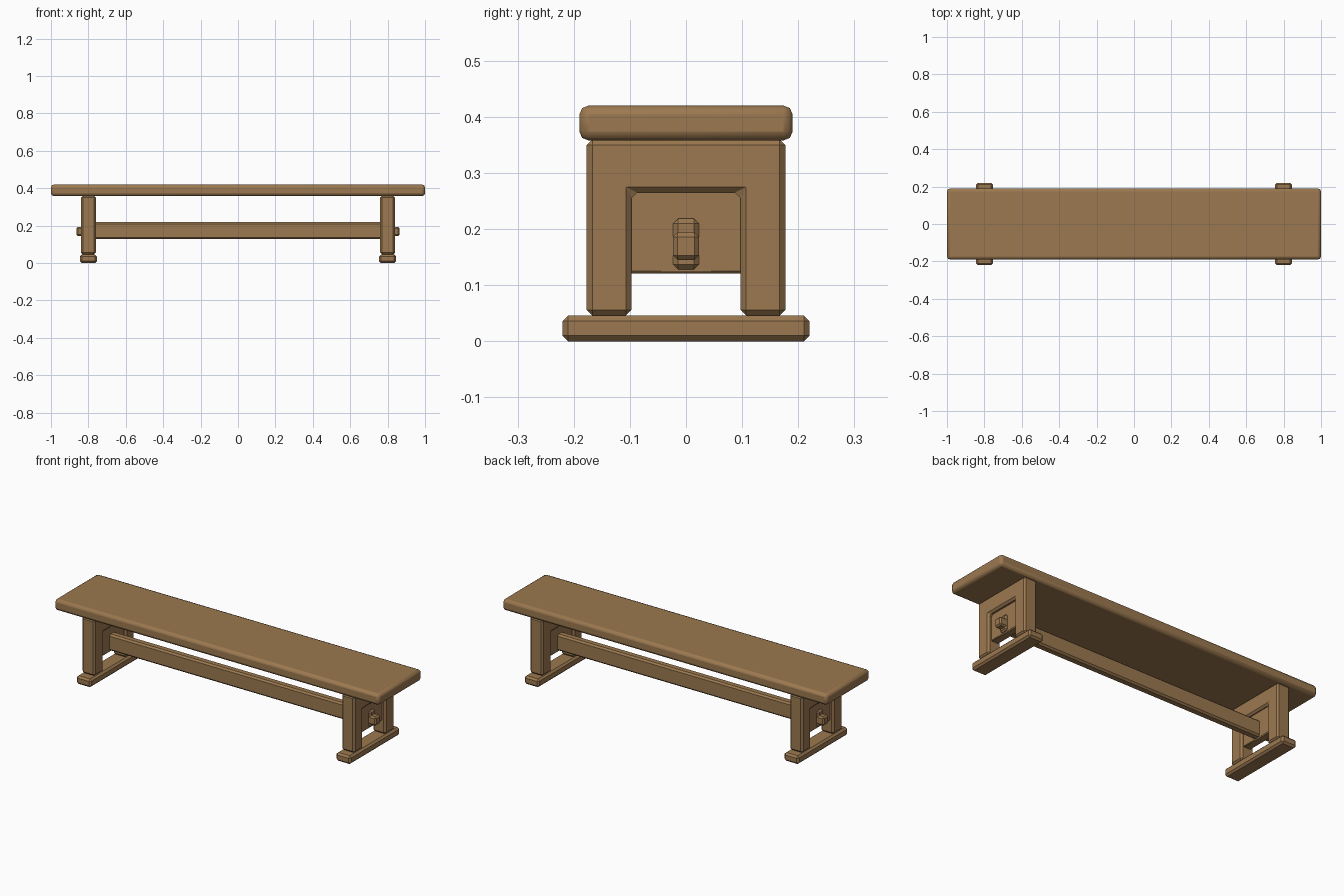
import bpy
import bmesh
from mathutils import Vector

default = bpy.data.objects.get("Cube")
if default:
    bpy.data.objects.remove(default, do_unlink=True)

# One wood colour for the whole bench
wood = bpy.data.materials.new("warm_brown_wood")
wood.use_nodes = True
colour = (0.33, 0.19, 0.08, 1)
wood.diffuse_color = colour
wood.node_tree.nodes["Principled BSDF"].inputs["Base Color"].default_value = colour


def finish(name, bm, bevel, segments=1, smooth=False):
    """Turn a bmesh into a named object with softened edges."""
    bmesh.ops.recalc_face_normals(bm, faces=bm.faces)
    mesh = bpy.data.meshes.new(name)
    bm.to_mesh(mesh)
    bm.free()
    mesh.materials.append(wood)
    obj = bpy.data.objects.new(name, mesh)
    bpy.context.collection.objects.link(obj)
    mod = obj.modifiers.new("edge_bevel", "BEVEL")
    mod.width = bevel
    mod.segments = segments
    mod.limit_method = "ANGLE"
    if smooth:
        bpy.ops.object.select_all(action="DESELECT")
        obj.select_set(True)
        bpy.context.view_layer.objects.active = obj
        bpy.ops.object.shade_smooth_by_angle(angle=0.9)
    return obj


def box(name, low, high, bevel, **options):
    """Bevelled box between two opposite corners."""
    low, high = Vector(low), Vector(high)
    bm = bmesh.new()
    bmesh.ops.create_cube(bm, size=1)
    bmesh.ops.scale(bm, vec=high - low, verts=bm.verts)
    bmesh.ops.translate(bm, vec=(low + high) / 2, verts=bm.verts)
    return finish(name, bm, bevel, **options)


def arch(name, x0, x1, bevel):
    """Two posts and a top rail cut from a single slab."""
    half = [(0.097, 0.046), (0.177, 0.046), (0.177, 0.36)]
    opening = (0.097, 0.265)
    right = [opening] + half
    outline = right + [(-y, z) for y, z in reversed(right)]
    bm = bmesh.new()
    face = bm.faces.new([bm.verts.new((x0, y, z)) for y, z in outline])
    out = bmesh.ops.extrude_face_region(bm, geom=[face])
    moved = [v for v in out["geom"] if isinstance(v, bmesh.types.BMVert)]
    bmesh.ops.translate(bm, vec=(x1 - x0, 0, 0), verts=moved)
    return finish(name, bm, bevel)


# Seat plank and long stretcher
box("seat", (-1, -0.19, 0.358), (1, 0.19, 0.42), 0.016, segments=2, smooth=True)
box("stretcher", (-0.832, -0.023, 0.128), (0.832, 0.023, 0.219), 0.009)

# End frames, mirrored left and right
for side, s in (("left", 1), ("right", -1)):
    def span(a, b):
        return sorted((s * a, s * b))

    x0, x1 = span(0.76, 0.84)
    arch(side + "_leg_frame", x0, x1, 0.01)
    x0, x1 = span(0.755, 0.845)
    box(side + "_foot", (x0, -0.22, 0), (x1, 0.22, 0.046), 0.01)
    x0, x1 = span(0.775, 0.82)
    box(side + "_panel", (x0, -0.104, 0.121), (x1, 0.104, 0.27), 0.004, smooth=True)
    x0, x1 = span(0.78, 0.864)
    box(side + "_peg", (x0, -0.023, 0.145), (x1, 0.023, 0.194), 0.008)
